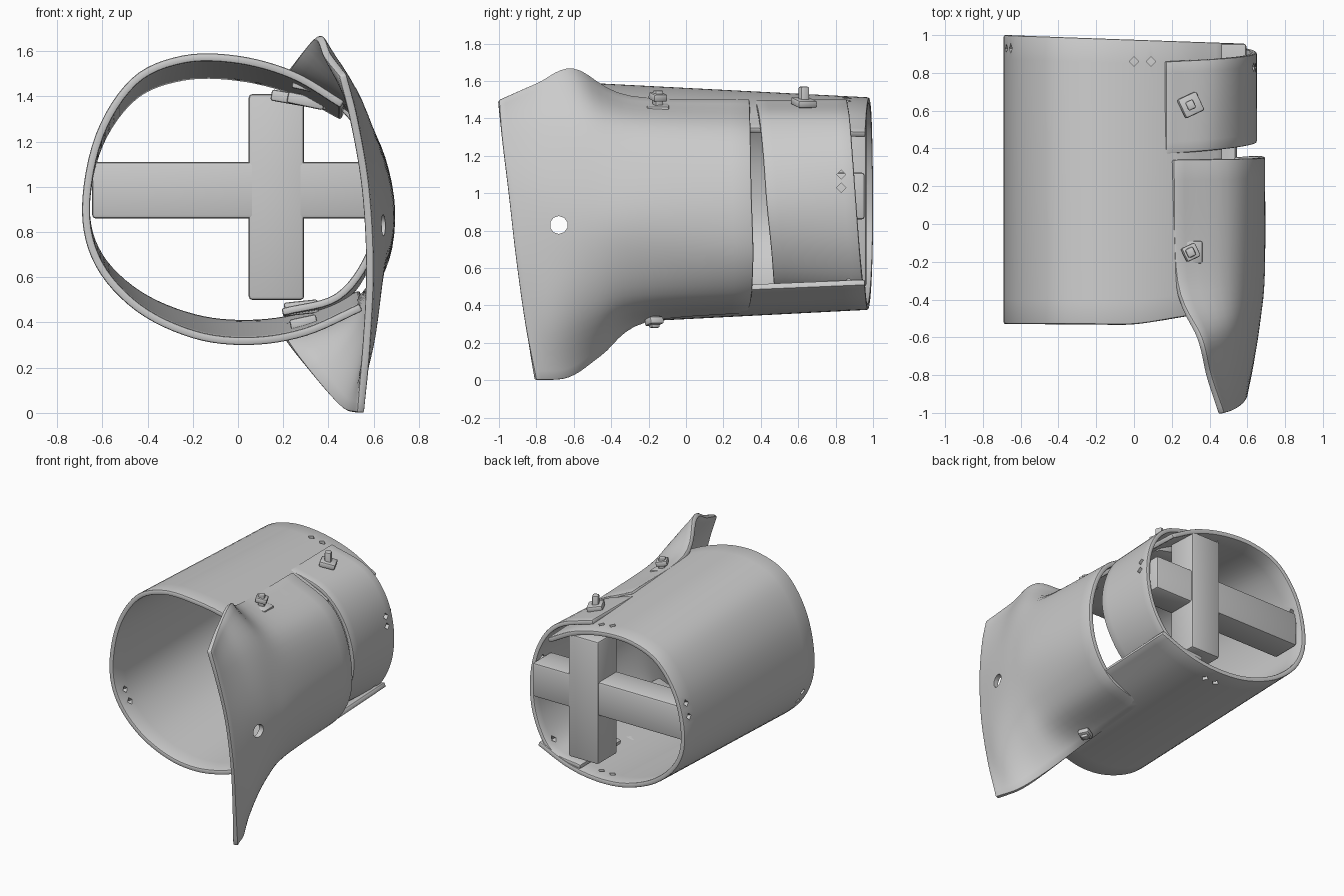
import bpy, bmesh, math
from mathutils import Vector, Matrix

if "Cube" in bpy.data.objects:
    bpy.data.objects.remove(bpy.data.objects["Cube"])


def spline(pts, n):
    """Smooth curve through the points, n steps per span."""
    p = [Vector(q) for q in pts]
    p = [2 * p[0] - p[1]] + p + [2 * p[-1] - p[-2]]
    out = []
    for k in range(1, len(p) - 2):
        a, b, c, d = p[k - 1:k + 3]
        for s in range(n):
            t = s / n
            out.append(0.5 * (2 * b + (c - a) * t + (2 * a - 5 * b + 4 * c - d) * t * t
                              + (3 * b - a - 3 * c + d) * t ** 3))
    return out + [p[-2]]


def activate(ob):
    bpy.ops.object.select_all(action='DESELECT')
    ob.select_set(True)
    bpy.context.view_layer.objects.active = ob


def make_object(name, bm):
    me = bpy.data.meshes.new(name)
    bm.to_mesh(me)
    bm.free()
    ob = bpy.data.objects.new(name, me)
    bpy.context.collection.objects.link(ob)
    return ob


def shell(name, rows, nu, nv, thick, holes=()):
    """Curved plate lofted through rows of points, thickened inwards and drilled."""
    rows = [spline(r, nv) for r in rows]
    cols = [spline(c, nu) for c in zip(*rows)]
    bm = bmesh.new()
    v = [[bm.verts.new(p) for p in c] for c in cols]
    for j in range(len(v) - 1):
        for i in range(len(v[0]) - 1):
            bm.faces.new((v[j][i], v[j][i + 1], v[j + 1][i + 1], v[j + 1][i]))
    ob = make_object(name, bm)
    activate(ob)
    m = ob.modifiers.new("thickness", 'SOLIDIFY')
    m.thickness, m.offset = thick, -1
    m = ob.modifiers.new("rounded_rim", 'BEVEL')
    m.width, m.segments, m.limit_method, m.angle_limit = 0.009, 2, 'ANGLE', math.radians(50)
    for mod in list(ob.modifiers):
        bpy.ops.object.modifier_apply(modifier=mod.name)
    for centre, axis, radius, sides in holes:
        bm = bmesh.new()
        turn = Vector(axis).to_track_quat('Z', 'Y').to_matrix().to_4x4()
        bmesh.ops.create_cone(bm, cap_ends=True, segments=sides, radius1=radius, radius2=radius,
                              depth=0.24, matrix=Matrix.Translation(centre) @ turn)
        cutter = make_object("hole_cutter", bm)
        cutter.hide_render = True
        m = ob.modifiers.new("hole", 'BOOLEAN')
        m.operation, m.object, m.solver = 'DIFFERENCE', cutter, 'EXACT'
        activate(ob)
        bpy.ops.object.modifier_apply(modifier=m.name)
        bpy.data.objects.remove(cutter)
    activate(ob)
    bpy.ops.object.shade_smooth_by_angle(angle=math.radians(40))
    return ob


def block(name, loc, size, rot=(0, 0, 0), bevel=0.01):
    bpy.ops.mesh.primitive_cube_add(size=1, location=loc, rotation=[math.radians(a) for a in rot])
    ob = bpy.context.object
    ob.name = name
    ob.scale = size
    bpy.ops.object.transform_apply(location=False, rotation=False, scale=True)
    m = ob.modifiers.new("soft_edges", 'BEVEL')
    m.width, m.segments = bevel, 2
    bpy.ops.object.modifier_apply(modifier=m.name)
    bpy.ops.object.shade_smooth_by_angle(angle=math.radians(40))
    return ob


# Main barrel: open on the right, slightly flatter towards the back
profile = [(0.47, 1.38), (0.25, 1.51), (0, 1.58), (-0.25, 1.58), (-0.47, 1.48), (-0.63, 1.23),
           (-0.69, 0.9), (-0.63, 0.65), (-0.45, 0.45), (-0.2, 0.33), (0.05, 0.3), (0.3, 0.34),
           (0.55, 0.45)]
front = [(x, -0.53 + 0.15 * max(0, x), z) for x, z in profile]
back = [(x, 1 - 0.035 * (x + 0.69), 0.94 + (z - 0.94) * 0.88) for x, z in profile]
shell("barrel", [front, back], 12, 6, 0.035, [
    ((0, 0.86, 1.5), (0, 0, 1), 0.025, 4), ((0.09, 0.86, 1.5), (0, 0, 1), 0.025, 4),
    ((0, 0.86, 0.38), (0, 0, 1), 0.025, 4), ((0.09, 0.86, 0.38), (0, 0, 1), 0.025, 4),
    ((-0.64, 0.93, 1.13), (1, 0, -0.3), 0.025, 4), ((-0.67, 0.93, 1.04), (1, 0, -0.2), 0.025, 4),
    ((-0.6, -0.44, 0.62), (1, 0, 0.7), 0.025, 4), ((-0.64, -0.44, 0.7), (1, 0, 0.5), 0.025, 4)])

# Flared front plate on the right, with its round hole
shell("front_plate", [
    [(0.56, -0.80, 0.0), (0.585, -0.86, 0.3), (0.6, -0.91, 0.65), (0.58, -0.95, 1.0),
     (0.53, -0.985, 1.3), (0.48, -1.0, 1.5)],
    [(0.49, -0.62, 0.015), (0.6, -0.70, 0.3), (0.635, -0.72, 0.65), (0.62, -0.74, 1.0),
     (0.53, -0.77, 1.35), (0.41, -0.80, 1.59)],
    [(0.37, -0.45, 0.13), (0.57, -0.48, 0.38), (0.66, -0.50, 0.7), (0.655, -0.52, 1.0),
     (0.55, -0.55, 1.38), (0.36, -0.60, 1.67)],
    [(0.22, -0.22, 0.305), (0.52, -0.22, 0.42), (0.67, -0.25, 0.7), (0.68, -0.25, 1.0),
     (0.54, -0.27, 1.35), (0.23, -0.30, 1.525)],
    [(0.21, 0.33, 0.36), (0.5, 0.35, 0.44), (0.67, 0.36, 0.68), (0.68, 0.35, 1.02),
     (0.54, 0.345, 1.33), (0.21, 0.34, 1.505)]],
    6, 6, 0.035, [((0.63, -0.68, 0.83), (1, 0, 0), 0.048, 10)])

# Rear band: over the barrel at the top, inside it at the bottom
shell("rear_band", [
    [(0.2, 0.48, 0.43), (0.45, 0.47, 0.5), (0.6, 0.455, 0.7), (0.65, 0.43, 0.95),
     (0.58, 0.41, 1.22), (0.42, 0.39, 1.41), (0.17, 0.37, 1.5)],
    [(0.2, 0.96, 0.425), (0.45, 0.95, 0.47), (0.6, 0.93, 0.68), (0.65, 0.91, 0.95),
     (0.6, 0.89, 1.22), (0.45, 0.875, 1.41), (0.17, 0.86, 1.505)]],
    8, 6, 0.033, [((0.64, 0.83, 1.1), (1, 0, 0), 0.025, 4), ((0.64, 0.83, 1.03), (1, 0, 0), 0.025, 4),
                  ((0.5, 0.87, 0.53), (1, 0, -0.6), 0.025, 4)])

# Cross brace inside the back opening
block("cross_upright", (0.17, 0.85, 0.955), (0.245, 0.23, 0.91), bevel=0.015)
block("cross_bar", (-0.025, 0.845, 0.985), (1.24, 0.22, 0.25), bevel=0.015)

# Bolts: square nut outside, stud through the shell, square washer inside
for label, x, y, zo, zi, size, tall, tilt in (
        ("rear", 0.30, 0.63, 1.485, 1.38, 0.11, 0.085, 12),
        ("top", 0.30, -0.15, 1.515, 1.45, 0.08, 0.035, 12),
        ("bottom", 0.29, -0.17, 0.315, 0.40, 0.08, -0.035, -12)):
    out = 1 if tall > 0 else -1
    block(label + "_nut", (x, y, zo), (size, size, 0.04), (0, tilt, 25))
    lo, hi = sorted((zi, zo + tall))
    block(label + "_stud", (x, y, (lo + hi) / 2), (0.045, 0.05, hi - lo), (0, 0, 25))
    block(label + "_washer", (x, y, zi), (size * 1.5, size * 1.5, 0.05), (0, tilt, 0))
block("rear_washer_strip", (0.27, 0.63, 1.385), (0.25, 0.12, 0.05), (0, 10, 0))
block("lower_nut", (0.28, 0.65, 0.465), (0.15, 0.12, 0.06), (0, -6, 0))
